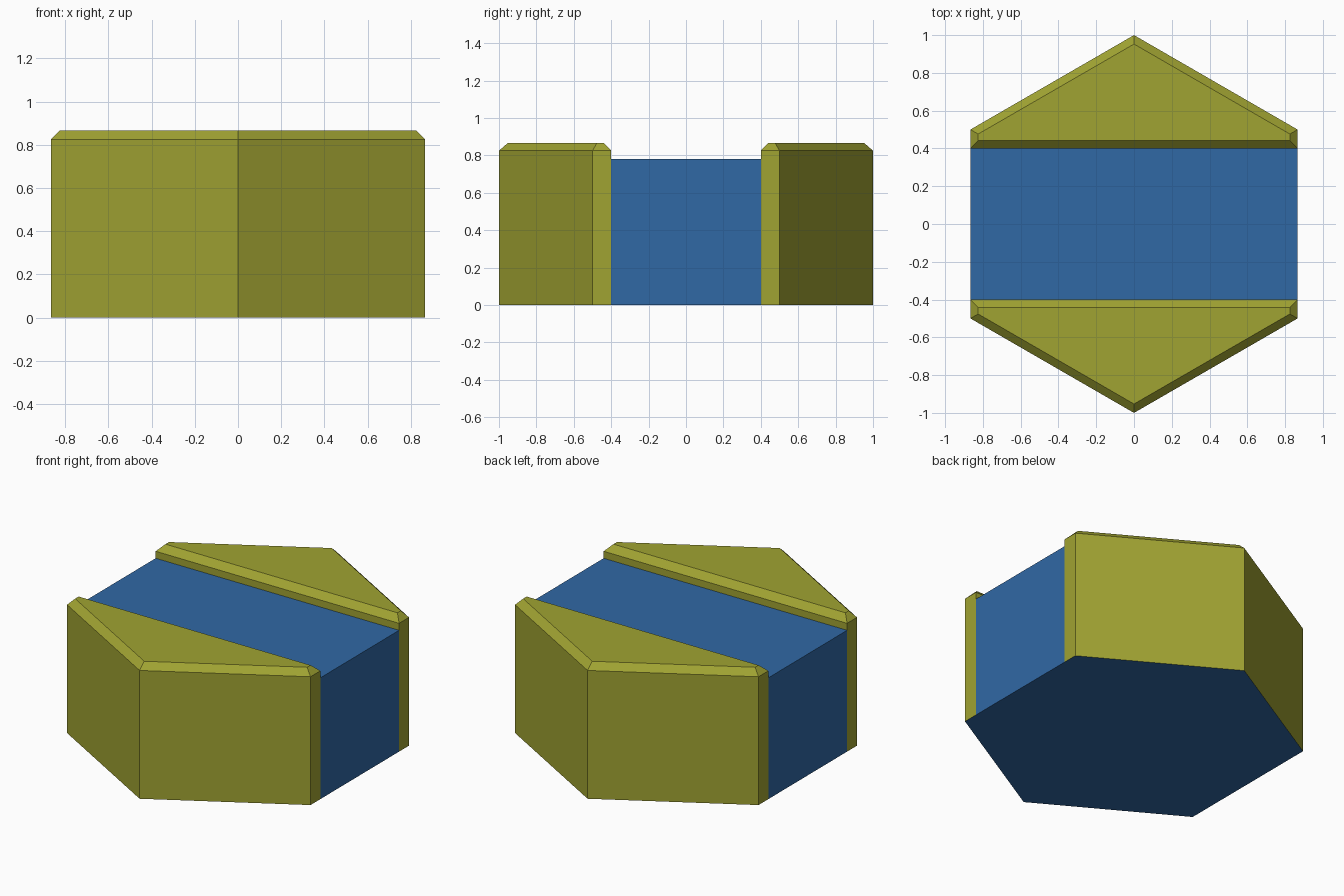
import bpy, bmesh, math

if "Cube" in bpy.data.objects:
    bpy.data.objects.remove(bpy.data.objects["Cube"])

HALF_W = math.sqrt(3) / 2   # flat-to-flat half width of the hexagon
CHANNEL = 0.40              # half width of the river
TOP, RIM, WATER = 0.866, 0.825, 0.78
BEVEL = TOP - RIM


def material(name, color):
    m = bpy.data.materials.new(name)
    m.diffuse_color = (*color, 1)
    m.use_nodes = True
    m.node_tree.nodes["Principled BSDF"].inputs["Base Color"].default_value = m.diffuse_color
    return m


grass = material("olive grass", (0.352, 0.366, 0.032))
blue = material("river blue", (0.030, 0.138, 0.376))


def prism(name, outline, height, mats, chamfer=0.0):
    """Extrude an outline from the ground, optionally chamfering its top rim."""
    bm = bmesh.new()
    base = bm.faces.new([bm.verts.new((x, y, 0)) for x, y in outline])
    ext = bmesh.ops.extrude_face_region(bm, geom=[base], use_keep_orig=True)["geom"]
    cap = next(g for g in ext if isinstance(g, bmesh.types.BMFace))
    for v in cap.verts:
        v.co.z = height
    bmesh.ops.recalc_face_normals(bm, faces=bm.faces[:])
    if chamfer:
        bmesh.ops.inset_region(bm, faces=[cap], thickness=chamfer,
                               use_even_offset=True, use_boundary=True)
        for v in cap.verts:
            v.co.z = height + chamfer
    bm.normal_update()
    # underside takes the last material
    for f in bm.faces:
        f.material_index = len(mats) - 1 if f.normal.z < -0.9 else 0
    mesh = bpy.data.meshes.new(name)
    bm.to_mesh(mesh)
    bm.free()
    for m in mats:
        mesh.materials.append(m)
    ob = bpy.data.objects.new(name, mesh)
    bpy.context.collection.objects.link(ob)
    return ob


# river block running straight across the tile
prism("river", [(-HALF_W, -CHANNEL), (HALF_W, -CHANNEL),
                (HALF_W, CHANNEL), (-HALF_W, CHANNEL)], WATER, [blue])

# raised banks with chamfered rims, blue underneath like the river bed
for name, s in (("front_bank", -1), ("back_bank", 1)):
    outline = [(-HALF_W, CHANNEL), (HALF_W, CHANNEL), (HALF_W, 0.5),
               (0, 1), (-HALF_W, 0.5)]
    prism(name, [(s * x, s * y) for x, y in outline], RIM, [grass, blue], BEVEL)
